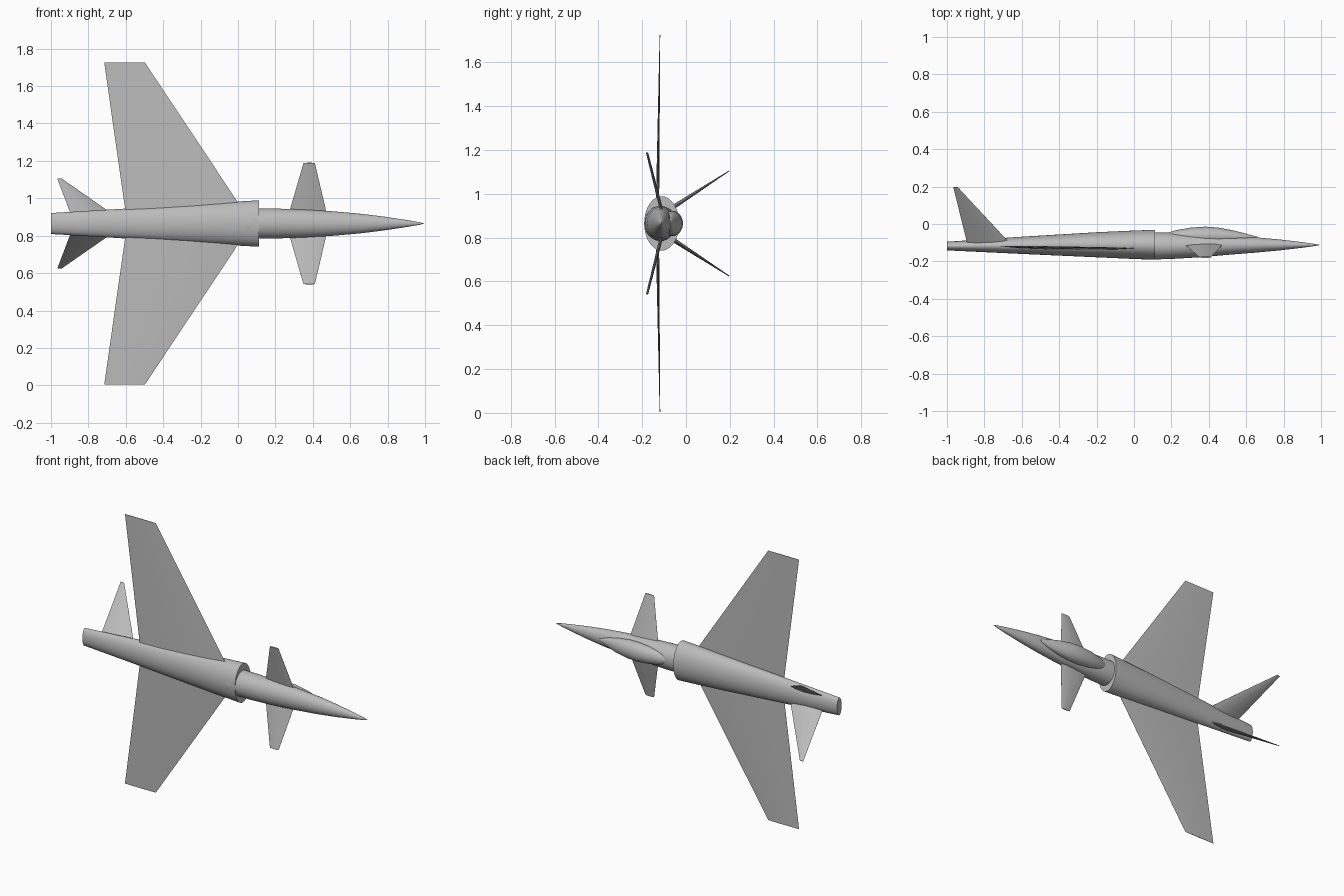
import bpy, math

if "Cube" in bpy.data.objects:
    bpy.data.objects.remove(bpy.data.objects["Cube"])

CZ = 0.865  # height of the aircraft centreline

grey = bpy.data.materials.new("light grey")
grey.diffuse_color = (0.5, 0.5, 0.5, 1)
grey.use_nodes = True
grey.node_tree.nodes["Principled BSDF"].inputs["Base Color"].default_value = grey.diffuse_color


def make(name, verts, faces, angle):
    me = bpy.data.meshes.new(name)
    me.from_pydata(verts, [], faces)
    me.materials.append(grey)
    ob = bpy.data.objects.new(name, me)
    bpy.context.collection.objects.link(ob)
    bpy.context.view_layer.objects.active = ob
    ob.select_set(True)
    bpy.ops.object.mode_set(mode='EDIT')
    bpy.ops.mesh.select_all(action='SELECT')
    bpy.ops.mesh.normals_make_consistent(inside=False)
    bpy.ops.object.mode_set(mode='OBJECT')
    bpy.ops.object.shade_smooth_by_angle(angle=math.radians(angle))
    ob.select_set(False)
    return ob


def loft(name, rings, n=40):
    """Elliptical rings along x: (x, centre y, half y, half z)."""
    verts, faces = [], []
    for x, cy, ry, rz in rings:
        for i in range(n):
            a = 2 * math.pi * i / n
            verts.append((x, cy + ry * math.cos(a), CZ + rz * math.sin(a)))
    for r in range(len(rings) - 1):
        for i in range(n):
            j = (i + 1) % n
            faces.append((r*n + i, r*n + j, (r+1)*n + j, (r+1)*n + i))
    last = (len(rings) - 1) * n
    faces += [tuple(range(n)), tuple(range(last, last + n))]
    return make(name, verts, faces, 40)


def fin(name, root, tip, side):
    """Thin tapered surface; each end is (x rear, x front, y, half z, thickness)."""
    lens = [(0, 0.04), (0.25, 0.75), (0.55, 1), (0.85, 0.7), (1, 0.04)]
    dy, dz = tip[2] - root[2], tip[3] - root[3]
    d = math.hypot(dy, dz)
    ny, nz = dz / d, -dy / d
    verts = []
    for xr, xf, y, z, t in (root, tip):
        pts = [(u, h) for u, h in lens] + [(u, -h) for u, h in reversed(lens)]
        for u, h in pts:
            o = h * t / 2
            verts.append((xr + (xf - xr) * u, y + ny * o, CZ + side * (z + nz * o)))
    n = len(lens) * 2
    faces = [(i, (i+1) % n, n + (i+1) % n, n + i) for i in range(n)]
    faces += [tuple(range(n)), tuple(range(n, 2 * n))]
    return make(name, verts, faces, 30)


# Rear body with the wide flat front end
loft("rear_fuselage", [
    (-1.0, -0.118, 0.023, 0.056), (-0.6, -0.114, 0.046, 0.080),
    (-0.2, -0.111, 0.067, 0.106), (0.0, -0.111, 0.076, 0.118),
    (0.112, -0.111, 0.080, 0.124)])

# Slender nose
loft("nose", [
    (0.05, -0.117, 0.074, 0.081), (0.2, -0.117, 0.070, 0.080),
    (0.35, -0.116, 0.062, 0.075), (0.5, -0.114, 0.051, 0.066),
    (0.65, -0.112, 0.041, 0.053), (0.78, -0.112, 0.029, 0.037),
    (0.9, -0.112, 0.015, 0.019), (0.97, -0.112, 0.005, 0.007),
    (0.995, -0.112, 0.0005, 0.0005)])

# Cockpit canopy
loft("canopy", [
    (0.17, -0.062, 0.012, 0.016), (0.22, -0.062, 0.028, 0.038),
    (0.30, -0.062, 0.042, 0.052), (0.38, -0.063, 0.049, 0.058),
    (0.45, -0.065, 0.046, 0.056), (0.53, -0.068, 0.034, 0.045),
    (0.60, -0.070, 0.018, 0.029), (0.66, -0.072, 0.004, 0.006)], 32)

# Mirrored wings, foreplanes and splayed tail fins
for side, word in ((1, "upper"), (-1, "lower")):
    fin("wing_" + word, (-0.597, 0.055, -0.131, 0.03, 0.016),
        (-0.715, -0.497, -0.119, 0.86, 0.003), side)
    fin("foreplane_" + word, (0.265, 0.48, -0.104, 0.03, 0.016),
        (0.35, 0.411, -0.178, 0.324, 0.010), side)
    fin("tail_fin_" + word, (-0.89, -0.655, -0.112, 0.04, 0.024),
        (-0.966, -0.942, 0.197, 0.24, 0.004), side)
